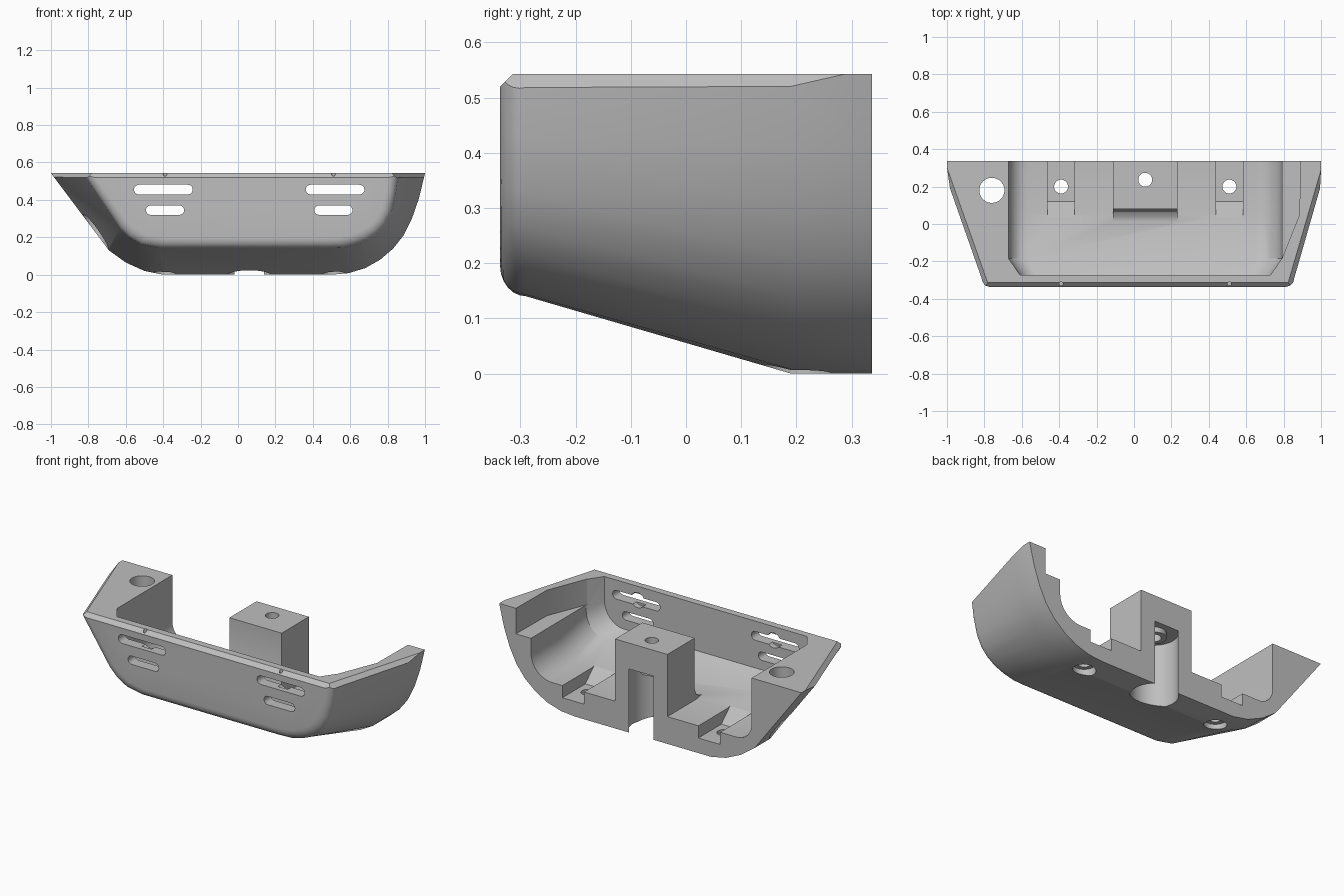
import bpy, bmesh, math
from mathutils import Vector

cube = bpy.data.objects.get("Cube")
if cube:
    bpy.data.objects.remove(cube, do_unlink=True)

grey = bpy.data.materials.new("plain grey")
grey.use_nodes = True
grey.diffuse_color = (0.52, 0.52, 0.52, 1)
grey.node_tree.nodes["Principled BSDF"].inputs["Base Color"].default_value = grey.diffuse_color

TOP = 0.543
BACK = 0.337
MID = 0.06           # centre line of the inner features


def loft(name, rings, planes=()):
    """Closed solid through matching rings, optionally trimmed by planes."""
    bm = bmesh.new()
    loops = [[bm.verts.new(p) for p in ring] for ring in rings]
    n = len(loops[0])
    for a, b in zip(loops, loops[1:]):
        for i in range(n):
            j = (i + 1) % n
            bm.faces.new((a[i], a[j], b[j], b[i]))
    bm.faces.new(loops[0])
    bm.faces.new(loops[-1])
    bmesh.ops.recalc_face_normals(bm, faces=bm.faces[:])
    for co, no in planes:
        geom = bm.verts[:] + bm.edges[:] + bm.faces[:]
        bmesh.ops.bisect_plane(bm, geom=geom, dist=1e-5, plane_co=co, plane_no=no, clear_outer=True)
        rim = [e for e in bm.edges if e.is_boundary]
        bmesh.ops.holes_fill(bm, edges=rim, sides=0)
    bmesh.ops.recalc_face_normals(bm, faces=bm.faces[:])
    mesh = bpy.data.meshes.new(name)
    bm.to_mesh(mesh)
    bm.free()
    mesh.materials.append(grey)
    ob = bpy.data.objects.new(name, mesh)
    bpy.context.collection.objects.link(ob)
    return ob


def prism(name, pts, axis, a, b):
    """Extrude a 2D outline along an axis; outline uses the other two axes in order."""
    def place(p, d):
        q = list(p)
        q.insert("xyz".index(axis), d)
        return q
    return loft(name, [[place(p, d) for p in pts] for d in (a, b)])


def circle(u, v, r, n=40):
    return [(u + r * math.cos(2 * math.pi * i / n), v + r * math.sin(2 * math.pi * i / n)) for i in range(n)]


def stadium(u, v, half, r, n=10):
    pts = []
    for side in (1, -1):
        for i in range(n + 1):
            a = -math.pi / 2 + math.pi * i / n
            pts.append((u + side * (half - r + r * math.cos(a)), v + side * r * math.sin(a)))
    return pts


def combine(target, tool, mode):
    mod = target.modifiers.new(mode, "BOOLEAN")
    mod.operation = mode
    mod.solver = "EXACT"
    mod.object = tool
    bpy.context.view_layer.objects.active = target
    bpy.ops.object.modifier_apply(modifier=mod.name)
    bpy.data.objects.remove(tool, do_unlink=True)


def cut(target, *args):
    combine(target, prism("cutter", *args), "DIFFERENCE")


# Outer hull: rear and front outlines, blended along y
rear = [(-1, TOP), (-.69, .13), (-.6, .065), (-.5, .02), (-.4, 0), (.5, 0), (.59, .008),
        (.68, .035), (.76, .08), (.83, .14), (.885, .21), (.93, .3), (.968, .41), (1, TOP)]
nose = [(-.83, TOP), (-.635, .25), (-.585, .2), (-.52, .16), (-.42, .14), (.5, .14), (.57, .143),
        (.64, .16), (.7, .185), (.75, .22), (.79, .265), (.822, .33), (.845, .43), (.86, TOP)]


def section(y, inset=0):
    t = min(max((.19 - y) / .48, 0), 1)
    ring = []
    for (xa, za), (xb, zb) in zip(rear, nose):
        x = xa + (xb - xa) * t
        z = za + (zb - za) * t
        ring.append((x * (1 - inset / .86), y, TOP - (TOP - z) * (1 - inset / .4)))
    return ring


rings = [section(y) for y in (BACK, .19, -.29)]
for i in range(1, 7):
    a = math.pi / 2 * i / 6
    rings.append(section(-.29 - .047 * math.sin(a), .055 * (1 - math.cos(a))))

# Rim chamfers on the front and both sides
chamfers = [(Vector((0, -BACK, .52)), Vector((0, -1, 1)))]
for x, taper in ((-.815, .17), (.855, .14)):
    out = Vector((math.copysign(.48, x), -taper, 0)).normalized()
    chamfers.append((Vector((x, -.29, .52)), out + Vector((0, 0, 1))))
body = loft("bumper_body", rings, chamfers)

# Main cavity with rounded floor corners and a floor that rises to the front
FLOOR = .163


def corner(cx, r, start):
    return [(cx + r * math.cos(start + math.pi / 2 * i / 8),
             FLOOR + r + r * math.sin(start + math.pi / 2 * i / 8)) for i in range(9)]


hollow = [(-.67, .7)] + corner(-.57, .1, math.pi) + corner(.65, .14, -math.pi / 2) + [(.79, .7)]
stations = ((.4, 1, 0), (.06, 1, 0), (-.185, 1, .05), (-.272, .918, .1))
cavity = loft("cutter", [[(MID + (x - MID) * k, y, z + lift) for x, z in hollow]
                         for y, k, lift in stations])
combine(body, cavity, "DIFFERENCE")

# Ledge beside the cavity
cut(body, [(.6, .4), (.89, .4), (.885, .05), (.789, -.19), (.6, -.19)], "z", .39, .7)

# Centre post with a flared front foot, a blind bore and a screw boss inside it
post = prism("post", [(BACK, .08), (BACK, .535), (.08, .535), (.08, .23), (.065, .195),
                      (.04, .178), (0, .17), (0, .13), (.1, .08)], "x", MID - .173, MID + .173)
combine(body, post, "UNION")
cut(body, circle(MID, .237, .128, 56), "z", -.1, .38)
combine(body, prism("boss", circle(MID, .237, .065), "z", .35, .4), "UNION")
cut(body, circle(MID, .237, .037), "z", .3, .7)

# Screw recesses, vents and locating holes on both sides of the centre line
for side in (-1, 1):
    x = MID + side * .45
    cut(body, [(.4, .09), (.12, .09), (.035, .17), (.035, .24), (.4, .24)], "x", x - .072, x + .072)
    cut(body, circle(x, .2, .037), "z", -.1, .2)
    cut(body, circle(x, .2, .062), "z", -.1, .045)
    cut(body, stadium(x + side * .009, .455, .157, .026), "y", -.4, -.2)
    cut(body, stadium(x, .345, .102, .025), "y", -.4, -.2)
    cut(body, circle(x, .46, .045, 24), "y", -.305, -.2)
    cut(body, circle(x, -.32, .01, 16), "z", .45, .6)

# Cable hole through the solid side
cut(body, circle(-.76, .18, .067, 48), "z", -.1, .7)

bpy.ops.object.select_all(action="DESELECT")
body.select_set(True)
bpy.context.view_layer.objects.active = body
bpy.ops.object.shade_smooth_by_angle(angle=math.radians(28))
